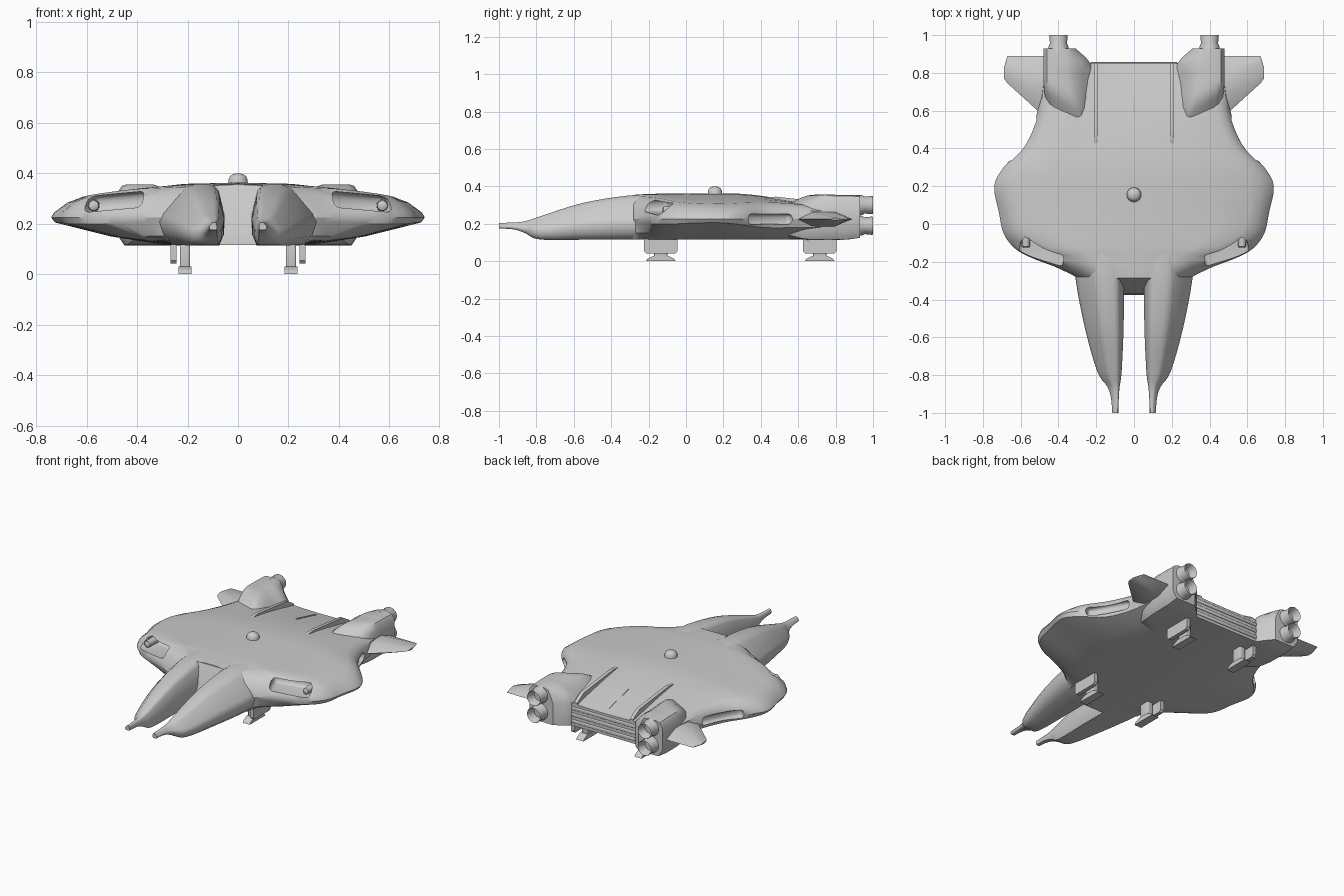
import bpy, bmesh, math
from mathutils import Vector, Matrix

if "Cube" in bpy.data.objects:
    bpy.data.objects.remove(bpy.data.objects["Cube"])


def make(name, bm, mirror=False, angle=32):
    bmesh.ops.recalc_face_normals(bm, faces=bm.faces)
    me = bpy.data.meshes.new(name)
    bm.to_mesh(me)
    bm.free()
    ob = bpy.data.objects.new(name, me)
    bpy.context.collection.objects.link(ob)
    bpy.ops.object.select_all(action='DESELECT')
    ob.select_set(True)
    bpy.context.view_layer.objects.active = ob
    if mirror:
        ob.modifiers.new("mirror", 'MIRROR').use_clip = False
        bpy.ops.object.modifier_apply(modifier="mirror")
    bpy.ops.object.shade_smooth_by_angle(angle=math.radians(angle))
    return ob


def smooth_rows(rows, n):
    """Catmull-Rom interpolation of station parameters."""
    out = []
    for i in range(len(rows) - 1):
        a, b, c, d = rows[max(i - 1, 0)], rows[i], rows[i + 1], rows[min(i + 2, len(rows) - 1)]
        for k in range(n):
            t = k / n
            out.append([0.5 * (2 * q + (r - p) * t + (2 * p - 5 * q + 4 * r - s) * t * t
                               + (3 * q - p - 3 * r + s) * t ** 3) for p, q, r, s in zip(a, b, c, d)])
    return out + [list(rows[-1])]


def loft(name, rings, mirror=False, angle=32):
    bm = bmesh.new()
    vs = [[bm.verts.new(p) for p in r] for r in rings]
    n = len(vs[0])
    for a, b in zip(vs, vs[1:]):
        for i in range(n):
            bm.faces.new((a[i], a[(i + 1) % n], b[(i + 1) % n], b[i]))
    bm.faces.new(vs[0])
    bm.faces.new(vs[-1])
    return make(name, bm, mirror, angle)


def prism(name, yz, x0, x1, mirror=False):
    return loft(name, [[(x, y, z) for y, z in yz] for x in (x0, x1)], mirror)


def box(name, centre, size, rot=None, mirror=False, bevel=0.0):
    bm = bmesh.new()
    bmesh.ops.create_cube(bm, size=1)
    bmesh.ops.scale(bm, vec=size, verts=bm.verts)
    if bevel:
        bmesh.ops.bevel(bm, geom=bm.edges[:], offset=bevel, segments=3, profile=0.5, affect='EDGES')
    m = Matrix.Translation(centre) @ (rot or Matrix())
    bmesh.ops.transform(bm, matrix=m, verts=bm.verts)
    return make(name, bm, mirror)


def lathe(name, prof, centre, axis, mirror=False, n=24):
    """Rings of (distance along axis, radius)."""
    rings = []
    for h, r in prof:
        ring = []
        for k in range(n):
            c, s = r * math.cos(math.tau * k / n), r * math.sin(math.tau * k / n)
            ring.append(Vector(centre) + Vector((c, h, s) if axis == 'Y' else (c, s, h)))
        rings.append(ring)
    return loft(name, rings, mirror, 40)


# Main hull: y, half width, flat bottom half width, shoulder x, shoulder z, centre z, edge half thickness
hull_rows = [
    (-0.28, .307, .26, .17, .343, .355, .02), (-0.23, .41, .26, .23, .345, .358, .02),
    (-0.18, .54, .26, .30, .342, .36, .025), (-0.13, .63, .27, .43, .335, .362, .025),
    (-0.05, .69, .28, .56, .318, .363, .025), (0.06, .715, .28, .61, .308, .363, .02),
    (0.20, .74, .28, .61, .308, .363, .02), (0.30, .69, .28, .58, .312, .36, .03),
    (0.42, .58, .28, .50, .315, .347, .045), (0.60, .51, .28, .44, .305, .315, .045),
    (0.85, .48, .28, .42, .275, .255, .04)]
rings = []
for y, w, b, s, zs, zc, e in smooth_rows(hull_rows, 4):
    ze = .225
    half = [(b, .115), (b + .5 * (w - b), .115 + .4 * (ze - e - .115)), (w - .015, ze - e), (w, ze),
            (w - .012, ze + e), (s + .5 * (w - s), ze + e + .62 * (zs - ze - e)), (s, zs),
            (.72 * s, .55 * zs + .45 * zc), (.35 * s, .1 * zs + .9 * zc)]
    rings.append([(x, y, z) for x, z in half] + [(0, y, zc)]
                 + [(-x, y, z) for x, z in reversed(half)] + [(0, y, .115)])
hull = loft("hull", rings)

# Recesses: front intakes and side slots
rz = Matrix.Rotation(math.radians(22), 4, 'Z') @ Matrix.Rotation(math.radians(5), 4, 'Y')
cutters = [box("intake_cutter", (.485, -.145, .287), (.25, .19, .064), rz, True, .025),
           box("side_slot_cutter", (.60, .46, .225), (.12, .27, .055),
               Matrix.Rotation(math.radians(29), 4, 'Z'), True, .02)]
for c in cutters:
    c.hide_render = True
    bpy.context.view_layer.objects.active = hull
    m = hull.modifiers.new("cut", 'BOOLEAN')
    m.operation, m.object, m.solver = 'DIFFERENCE', c, 'EXACT'
    bpy.ops.object.modifier_apply(modifier="cut")
    bpy.data.objects.remove(c)
bpy.ops.object.select_all(action='DESELECT')
hull.select_set(True)
bpy.ops.object.shade_smooth_by_angle(angle=math.radians(38))

# Small pod at the outer end of each intake
lathe("intake_pod", [(-.135, .012), (-.13, .02), (-.04, .024)], (.572, .01, .272), 'Y', True, 16)

# Forward prongs with gun tips: y, inner x, outer x, bottom z, top z
prong_rows = [(-.12, .05, .32, .115, .356), (-.3, .05, .308, .115, .352), (-.55, .053, .26, .115, .312),
              (-.78, .064, .195, .116, .24), (-.86, .075, .142, .15, .214),
              (-.92, .08, .122, .17, .207), (-1.0, .083, .115, .175, .205)]
rings = []
for y, a, b, z0, z1 in smooth_rows(prong_rows, 4):
    w, h = b - a, z1 - z0
    sec = [(.1, 0), (.78, 0), (.93, .15), (1, .38), (.94, .53), (.64, .91), (.57, .97), (.47, 1),
           (.24, 1), (.16, .98), (.1, .9), (.01, .5), (.02, .2)]
    rings.append([(a + u * w, y, z0 + v * h) for u, v in sec])
loft("front_prong", rings, True, 48)

# Sloped wall closing the slot between the prongs
prism("slot_wall", [(-.375, .115), (-.37, .16), (-.285, .352), (-.2, .358), (-.2, .115)], -.1, .1)

# Engine nacelles with a swept front face: y, base inner x, top inner x, outer x, bottom z, top z, sweep
rings = []
for y, i, a, b, z0, z1, k in smooth_rows([(.47, .25, .27, .44, .14, .275, .6), (.53, .24, .27, .465, .12, .305, .6),
                                          (.62, .23, .30, .478, .115, .352, .55), (.76, .23, .32, .48, .115, .355, .3),
                                          (.85, .23, .32, .48, .115, .355, 0), (.93, .31, .345, .48, .125, .352, 0)], 3):
    rings.append([(x, y + k * (x - .27), z) for x, z in
                  [(i, z0), (b - .03, z0), (b, z0 + .045), (b, z1 - .035), (b - .02, z1 - .006), (b - .04, z1),
                   (a + .03, z1), (a, z1 - .01), (.5 * (a + i), z1 - .04), (i, z0 + .62 * (z1 - z0))]])
loft("engine_nacelle", rings, True, 36)

# Twin hollow nozzles per nacelle
for label, z in (("upper", .30), ("lower", .19)):
    lathe(label + "_nozzle", [(.90, .055), (.94, .053), (.955, .045), (.995, .049), (1.0, .047), (.995, .044), (.945, .034)],
          (.40, 0, z), 'Y', True)

# Rear winglets tapering to a thin tip
rings = [[(x, y0, .225), (x, y0 + .3 * (y1 - y0), .225 + t), (x, y0 + .7 * (y1 - y0), .225 + t),
          (x, y1, .225), (x, y0 + .7 * (y1 - y0), .225 - t), (x, y0 + .3 * (y1 - y0), .225 - t)]
         for x, y0, y1, t in ((.42, .54, .885, .045), (.51, .60, .89, .035), (.67, .745, .89, .01), (.688, .77, .83, .005))]
loft("rear_winglet", rings, True)

# Dorsal fins and centre ridge
prism("dorsal_fin", [(.40, .325), (.43, .342), (.48, .345), (.78, .312), (.85, .27), (.85, .2), (.40, .25)], .19, .212, True)
prism("centre_ridge", [(.53, .30), (.60, .319), (.80, .270), (.83, .24)], -.006, .006)

# Rear vent slats
for i in range(3):
    box("rear_vent_slat", (0, .846, .145 + i * .042), (.46, .022, .022), bevel=.005)

# Sensor dome
lathe("sensor_dome", [(.34, .04), (.374, .038), (.388, .032), (.396, .021), (.40, .005)], (0, .155, 0), 'Z')

# Landing gear: leg, foot and hanging door
for label, y in (("front", -.135), ("rear", .715)):
    prism(label + "_foot", [(y + a, z) for a, z in ((-.08, .0), (.08, .0), (.07, .014), (.035, .03), (-.035, .03), (-.07, .014))],
          .184, .236, True)
    box(label + "_leg", (.21, y, .075), (.04, .07, .11), mirror=True, bevel=.006)
    prism(label + "_gear_door", [(y + a, z) for a, z in ((-.09, .125), (-.09, .055), (-.078, .042), (.078, .042),
                                                         (.09, .055), (.09, .125))], .243, .268, True)
